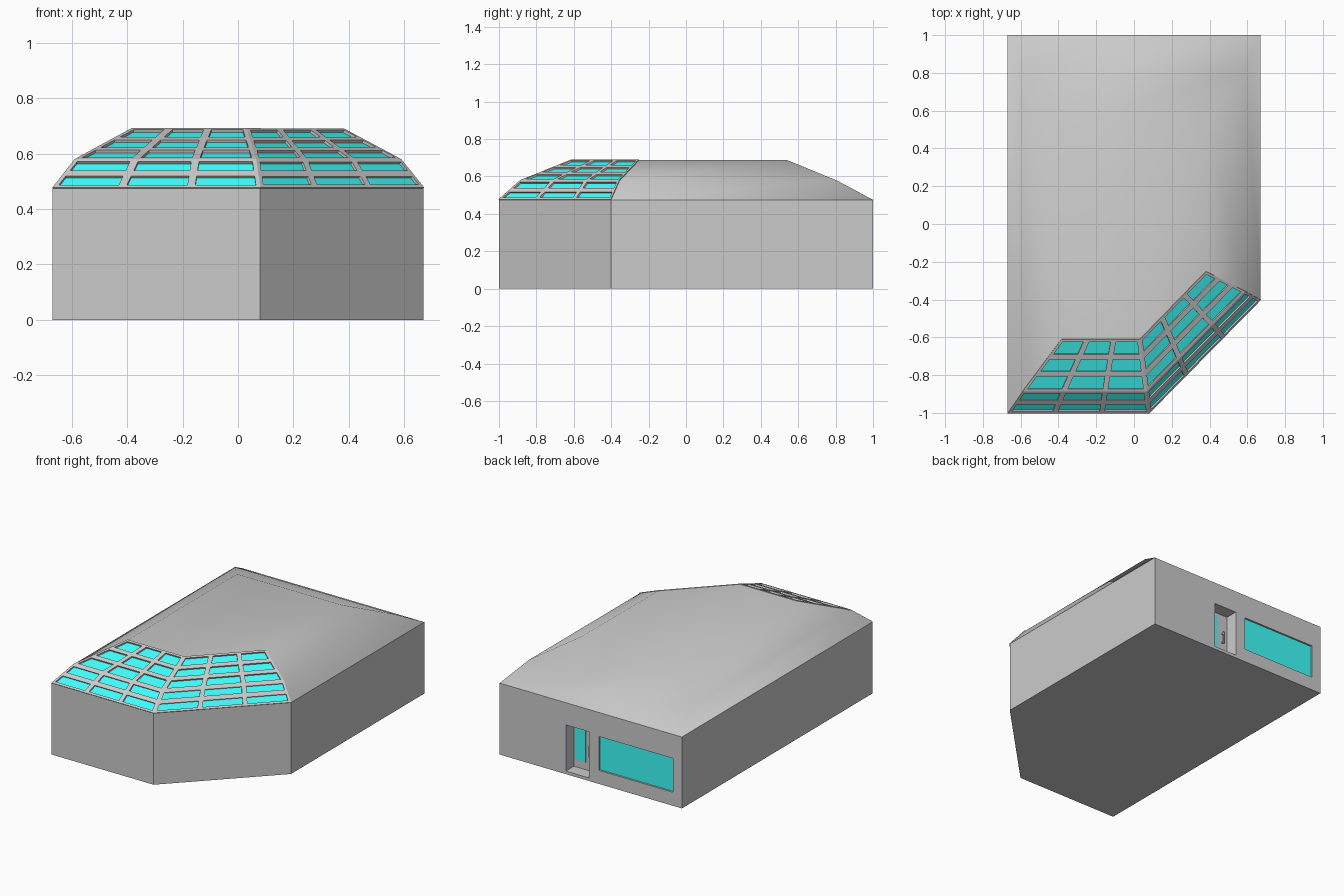
import bpy, bmesh
from mathutils import Vector

if "Cube" in bpy.data.objects:
    bpy.data.objects.remove(bpy.data.objects["Cube"])

glass_mat = bpy.data.materials.new("teal_glass")
glass_mat.diffuse_color = (0.05, 1.0, 0.98, 1)
glass_mat.use_nodes = True
glass_mat.node_tree.nodes["Principled BSDF"].inputs["Base Color"].default_value = glass_mat.diffuse_color

# Three outlines of the building: eaves, roof break, flat top
LEVELS = [
    (0.475, [(-.67, -1), (.08, -1), (.67, -.4), (.67, 1), (-.67, 1)]),
    (0.577, [(-.59, -.885), (.065, -.885), (.588, -.355), (.59, .81), (-.59, .81)]),
    (0.688, [(-.385, -.61), (.03, -.61), (.38, -.25), (.385, .54), (-.385, .54)]),
]
RINGS = [[Vector((x, y, z)) for x, y in pts] for z, pts in LEVELS]


def finish(name, bm, mat=None):
    me = bpy.data.meshes.new(name)
    bm.to_mesh(me)
    bm.free()
    ob = bpy.data.objects.new(name, me)
    bpy.context.collection.objects.link(ob)
    if mat:
        me.materials.append(mat)
    return ob


def box(name, lo, hi, mat=None):
    bm = bmesh.new()
    bmesh.ops.create_cube(bm, size=1)
    lo, hi = Vector(lo), Vector(hi)
    for v in bm.verts:
        v.co = (lo + hi) / 2 + v.co * (hi - lo)
    return finish(name, bm, mat)


def cut(target, lo, hi):
    cutter = box("cutter", lo, hi)
    cutter.hide_render = True
    m = target.modifiers.new("cut", 'BOOLEAN')
    m.object, m.operation, m.solver = cutter, 'DIFFERENCE', 'EXACT'
    bpy.context.view_layer.objects.active = target
    bpy.ops.object.modifier_apply(modifier=m.name)
    bpy.data.objects.remove(cutter)


# Walls: solid prism with doorway and window recess at the back
bm = bmesh.new()
base = bm.faces.new([bm.verts.new((p.x, p.y, 0)) for p in RINGS[0]])
ext = bmesh.ops.extrude_face_region(bm, geom=[base], use_keep_orig=True)
for g in ext["geom"]:
    if isinstance(g, bmesh.types.BMVert):
        g.co.z = 0.475
bmesh.ops.recalc_face_normals(bm, faces=bm.faces)
walls = finish("walls", bm)
cut(walls, (.015, .915, .02), (.184, 1.1, .327))
cut(walls, (-.604, .985, .09), (-.059, 1.1, .315))
box("back_window", (-.604, .98, .09), (-.059, .988, .315), glass_mat)

# Door details: pane and handle
box("door_pane", (.095, .91, .07), (.172, .918, .305), glass_mat)
box("door_handle", (.05, .93, .12), (.06, .938, .2))
for z in (.125, .187):
    box("handle_mount", (.05, .914, z), (.06, .932, z + .008))

# Roof shell, smooth, open under the two glazed front sides
bm = bmesh.new()
rv = [[bm.verts.new(p) for p in ring] for ring in RINGS]
for k in range(2):
    for i in (2, 3, 4):
        j = (i + 1) % 5
        bm.faces.new([rv[k][i], rv[k][j], rv[k + 1][j], rv[k + 1][i]])
bm.faces.new(rv[2])
for f in bm.faces:
    f.smooth = True
finish("roof", bm)


# Glazed sides: three columns each, two lower rows and three upper rows
def glazing_grid():
    bm = bmesh.new()
    for i in range(2):
        for k, rows in enumerate((2, 3)):
            a, b = RINGS[k][i], RINGS[k][i + 1]
            d, c = RINGS[k + 1][i], RINGS[k + 1][i + 1]

            def pt(u, v):
                return a.lerp(b, u / 3).lerp(d.lerp(c, u / 3), v / rows)
            for u in range(3):
                for v in range(rows):
                    bm.faces.new([bm.verts.new(pt(*q)) for q in
                                  ((u, v), (u + 1, v), (u + 1, v + 1), (u, v + 1))])
    bmesh.ops.remove_doubles(bm, verts=bm.verts, dist=1e-4)
    bm.normal_update()
    return bm


bm = glazing_grid()
for v, n in [(v, v.normal.copy()) for v in bm.verts]:
    v.co -= n * 0.006
finish("roof_glass", bm, glass_mat)

# Raised frame bars around every pane
bm = glazing_grid()
panes = list(bm.faces)
bmesh.ops.inset_individual(bm, faces=panes, thickness=0.014, use_even_offset=True)
bmesh.ops.delete(bm, geom=panes, context='FACES')
frame = finish("roof_frame", bm)
m = frame.modifiers.new("thickness", 'SOLIDIFY')
m.thickness, m.offset = 0.014, -0.4
